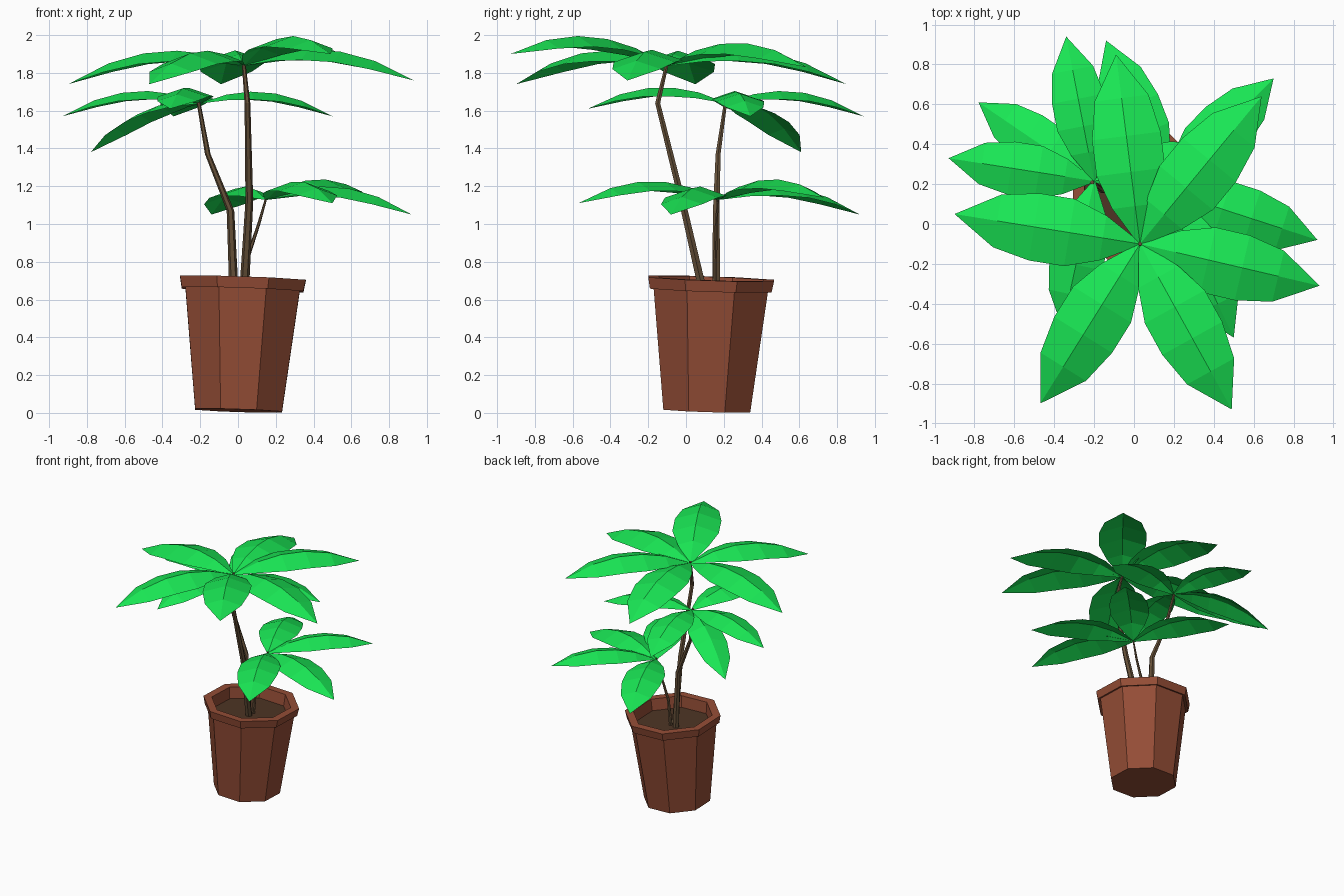
import bpy, bmesh, math
from mathutils import Vector, Matrix

if "Cube" in bpy.data.objects:
    bpy.data.objects.remove(bpy.data.objects["Cube"])


def material(name, rgb):
    m = bpy.data.materials.new(name)
    m.diffuse_color = (*rgb, 1)
    m.use_nodes = True
    m.node_tree.nodes["Principled BSDF"].inputs["Base Color"].default_value = m.diffuse_color
    return m


LEAF = material("leaf_green", (0.01, 0.80, 0.09))
POT = material("terracotta", (0.30, 0.075, 0.037))
BARK = material("bark", (0.13, 0.08, 0.04))
SOIL = material("soil", (0.075, 0.035, 0.018))


def finish(name, bm, mat, recalc=True):
    if recalc:
        bmesh.ops.recalc_face_normals(bm, faces=bm.faces)
    me = bpy.data.meshes.new(name)
    bm.to_mesh(me)
    bm.free()
    me.materials.append(mat)
    ob = bpy.data.objects.new(name, me)
    bpy.context.collection.objects.link(ob)
    return ob


def bridge(bm, rings):
    for a, b in zip(rings, rings[1:]):
        n = len(a)
        for i in range(n):
            bm.faces.new((a[i], a[(i + 1) % n], b[(i + 1) % n], b[i]))


# The pot leans slightly towards +x, +y
TILT = Matrix.Translation((0.003, 0.11, 0.012)) @ \
    Vector((0, 0, 1)).rotation_difference(Vector((0.033, 0.033, 1))).to_matrix().to_4x4()


def octagon(bm, apothem, z):
    r = apothem / math.cos(math.pi / 8)
    return [bm.verts.new(TILT @ Vector((r * math.cos(a), r * math.sin(a), z)))
            for a in (math.pi / 8 + i * math.pi / 4 for i in range(8))]


# Pot: outer wall, overhanging rim, inner wall
bm = bmesh.new()
profile = [(0.230, 0), (0.303, 0.645), (0.322, 0.64), (0.333, 0.70), (0.275, 0.70), (0.262, 0.58)]
rings = [octagon(bm, r, z) for r, z in profile]
bridge(bm, rings)
bm.faces.new(rings[0])
bm.faces.new(rings[-1])
finish("pot", bm, POT)

# Soil
bm = bmesh.new()
bm.faces.new(octagon(bm, 0.267, 0.61))
finish("soil", bm, SOIL, False)


# Stems: tapered six-sided tubes along a bent path
def stem(name, path, r0, r1, sides=6):
    bm = bmesh.new()
    rings = []
    for k, p in enumerate(path):
        r = r0 + (r1 - r0) * k / (len(path) - 1)
        rings.append([bm.verts.new((p[0] + r * math.cos(2 * math.pi * i / sides),
                                    p[1] + r * math.sin(2 * math.pi * i / sides), p[2]))
                      for i in range(sides)])
    bridge(bm, rings)
    bm.faces.new(rings[0])
    bm.faces.new(rings[-1])
    finish(name, bm, BARK)


stem("tall_stem", [(0.03, 0.10, 0.6), (0.06, -0.02, 1.12), (0.05, -0.15, 1.64), (0.03, -0.10, 1.85)],
     0.026, 0.010)
stem("middle_stem", [(-0.02, 0.16, 0.6), (-0.04, 0.16, 1.07), (-0.16, 0.17, 1.37), (-0.21, 0.21, 1.65)],
     0.025, 0.010)
stem("short_stem", [(0.03, 0.15, 0.6), (0.05, 0.155, 0.82), (0.11, 0.16, 1.0), (0.15, 0.17, 1.14)],
     0.014, 0.006)


# Leaf: arched midrib with drooping edges, from base to tip
OUTLINE = [(0.0, 0.008), (0.2, 0.115), (0.38, 0.172), (0.57, 0.172), (0.77, 0.135)]


def leaf(name, base, tip):
    base, tip = Vector(base), Vector(tip)
    d = tip - base
    length = d.xy.length
    side = Vector((-d.y, d.x, 0)) / length
    bm = bmesh.new()
    rows = []
    for t, w in OUTLINE:
        w *= length / 0.95
        mid = base + d * t + Vector((0, 0, 0.52 * length * t * (1 - t)))
        rows.append([bm.verts.new(mid + side * w * s - Vector((0, 0, 0.33 * w * abs(s))))
                     for s in (-1, 0, 1)])
    end = bm.verts.new(tip)
    for a, b in zip(rows, rows[1:]):
        for i in (0, 1):
            bm.faces.new((a[i], b[i], b[i + 1], a[i + 1]))
    for i in (0, 1):
        bm.faces.new((rows[-1][i], end, rows[-1][i + 1]))
    finish(name, bm, LEAF, False)


# Three crowns: base point and leaf tips
CROWNS = {
    "top_leaf": ((0.03, -0.10, 1.84), [
        (-0.90, 0.05, 1.74), (-0.47, -0.90, 1.74), (0.49, -0.93, 1.90),
        (0.93, -0.31, 1.76), (0.64, 0.64, 1.83), (-0.09, 0.85, 1.74)]),
    "middle_leaf": ((-0.20, 0.215, 1.64), [
        (-0.93, 0.33, 1.57), (-0.78, 0.61, 1.38), (-0.34, 0.94, 1.57),
        (0.50, 0.34, 1.57), (-0.36, -0.52, 1.61)]),
    "low_leaf": ((0.15, 0.17, 1.13), [
        (0.92, -0.08, 1.05), (0.70, 0.73, 1.14), (-0.14, 0.92, 1.05),
        (0.50, -0.57, 1.11)]),
}
for name, (base, tips) in CROWNS.items():
    for i, tip in enumerate(tips):
        leaf(f"{name}_{i + 1}", base, tip)
